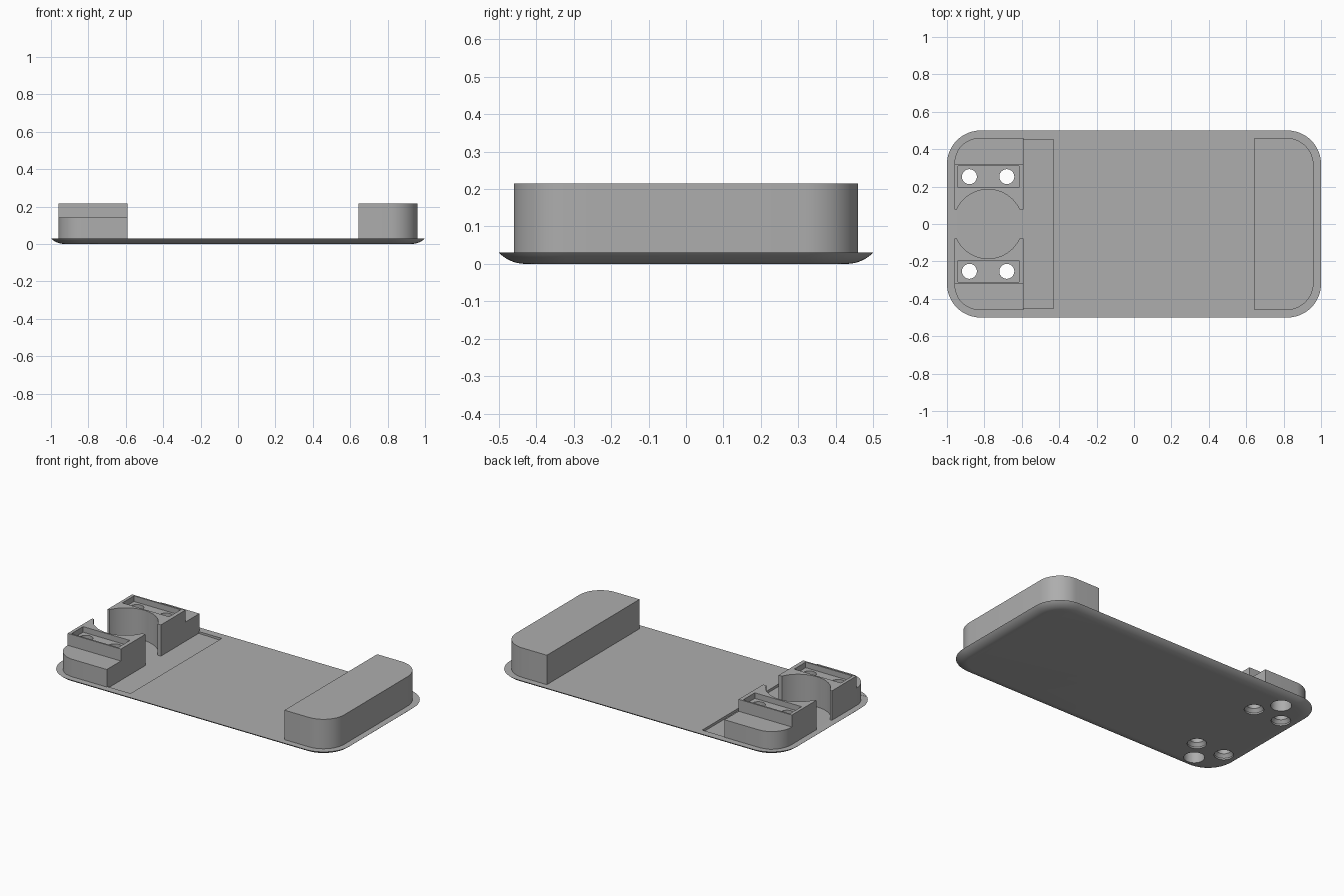
import bpy, bmesh, math

if "Cube" in bpy.data.objects:
    bpy.data.objects.remove(bpy.data.objects["Cube"])

grey = bpy.data.materials.new("mid_grey")
grey.diffuse_color = (0.42, 0.42, 0.42, 1)
grey.use_nodes = True
grey.node_tree.nodes["Principled BSDF"].inputs["Base Color"].default_value = grey.diffuse_color


def loft(name, rings):
    """Closed solid through matching rings of (x, y, z) points."""
    bm = bmesh.new()
    loops = [[bm.verts.new(p) for p in ring] for ring in rings]
    for a, b in zip(loops, loops[1:]):
        for i in range(len(a)):
            j = (i + 1) % len(a)
            bm.faces.new((a[i], a[j], b[j], b[i]))
    bm.faces.new(loops[0][::-1])
    bm.faces.new(loops[-1])
    bmesh.ops.recalc_face_normals(bm, faces=bm.faces)
    mesh = bpy.data.meshes.new(name)
    bm.to_mesh(mesh)
    bm.free()
    ob = bpy.data.objects.new(name, mesh)
    bpy.context.collection.objects.link(ob)
    mesh.materials.append(grey)
    return ob


def prism(name, outline, z0, z1):
    return loft(name, [[(x, y, z) for x, y in outline] for z in (z0, z1)])


def box(name, x0, x1, y0, y1, z0, z1):
    return prism(name, [(x0, y0), (x1, y0), (x1, y1), (x0, y1)], z0, z1)


def circle(cx, cy, r, n=40):
    return [(cx + r * math.cos(2 * math.pi * i / n),
             cy + r * math.sin(2 * math.pi * i / n)) for i in range(n)]


def rounded(x0, x1, y0, y1, r_left, r_right, n=12):
    """Rectangle outline with separate corner radii at its left and right ends."""
    pts = []
    for sx, sy, start in ((1, 1, 0), (-1, 1, 90), (-1, -1, 180), (1, -1, 270)):
        r = r_right if sx > 0 else r_left
        cx = x1 - r if sx > 0 else x0 + r
        cy = y1 - r if sy > 0 else y0 + r
        if r == 0:
            pts.append((cx, cy))
            continue
        for i in range(n + 1):
            a = math.radians(start + 90 * i / n)
            pts.append((cx + r * math.cos(a), cy + r * math.sin(a)))
    return pts


def combine(ob, other, operation):
    """Apply a boolean and remove the second solid."""
    mod = ob.modifiers.new("cut", 'BOOLEAN')
    mod.operation = operation
    mod.solver = 'EXACT'
    mod.object = other
    deps = bpy.context.evaluated_depsgraph_get()
    mesh = bpy.data.meshes.new_from_object(ob.evaluated_get(deps))
    ob.modifiers.clear()
    ob.data = mesh
    bpy.data.objects.remove(other)


# Base plate with a rounded underside edge
TOP, ARC = 0.03, 0.10
steps = 8
end = math.acos(1 - TOP / ARC)
rings = []
for i in range(steps + 1):
    a = end * i / steps
    d = ARC * (math.sin(end) - math.sin(a))
    rings.append([(x, y, ARC * (1 - math.cos(a))) for x, y in
                  rounded(-1 + d, 1 - d, -0.5 + d, 0.5 - d, 0.18 - d, 0.18 - d)])
tray = loft("tray", rings)

# Shallow sloping recess in the plate
recess = loft("recess_cutter", [[(-0.96, y, 0.0305), (-0.43, y, 0.014),
                                 (-0.43, y, 0.3), (-0.96, y, 0.3)]
                                for y in (-0.453, 0.453)])
combine(tray, recess, 'DIFFERENCE')

# Holder: low block with a raised middle
holder = prism("holder", rounded(-0.96, -0.59, -0.46, 0.46, 0.135, 0), 0.008, 0.215)
for s in (-1, 1):
    y0, y1 = sorted((s * 0.32, s * 0.6))
    combine(holder, box("step_cutter", -1.1, -0.4, y0, y1, 0.14, 0.4), 'DIFFERENCE')
    # Sunken pocket around the screw holes
    y0, y1 = sorted((s * 0.195, s * 0.31))
    combine(holder, box("pocket_cutter", -0.94, -0.615, y0, y1, 0.18, 0.4), 'DIFFERENCE')
# Round well and the channel through it
combine(holder, prism("well_cutter", circle(-0.78, 0, 0.185, 64), -0.1, 0.4), 'DIFFERENCE')
combine(holder, box("channel_cutter", -1.1, -0.4, -0.077, 0.077, -0.1, 0.4), 'DIFFERENCE')
combine(tray, holder, 'UNION')

# Solid block at the other end
end_block = prism("end_block", rounded(0.645, 0.96, -0.46, 0.46, 0, 0.145), 0.008, 0.215)
combine(tray, end_block, 'UNION')

# Countersunk through holes and wider blind holes underneath
for s in (-1, 1):
    for x in (-0.88, -0.68):
        rings = [[(px, py, z) for px, py in circle(x, s * 0.253, r)]
                 for r, z in ((0.056, -0.02), (0.056, 0.01), (0.04, 0.03), (0.04, 0.4))]
        combine(tray, loft("screw_cutter", rings), 'DIFFERENCE')
    combine(tray, prism("blind_cutter", circle(-0.77, s * 0.385, 0.06), -0.05, 0.1),
            'DIFFERENCE')

# Smooth curves, sharp corners
bpy.context.view_layer.objects.active = tray
tray.select_set(True)
bpy.ops.object.shade_smooth_by_angle(angle=math.radians(25))
